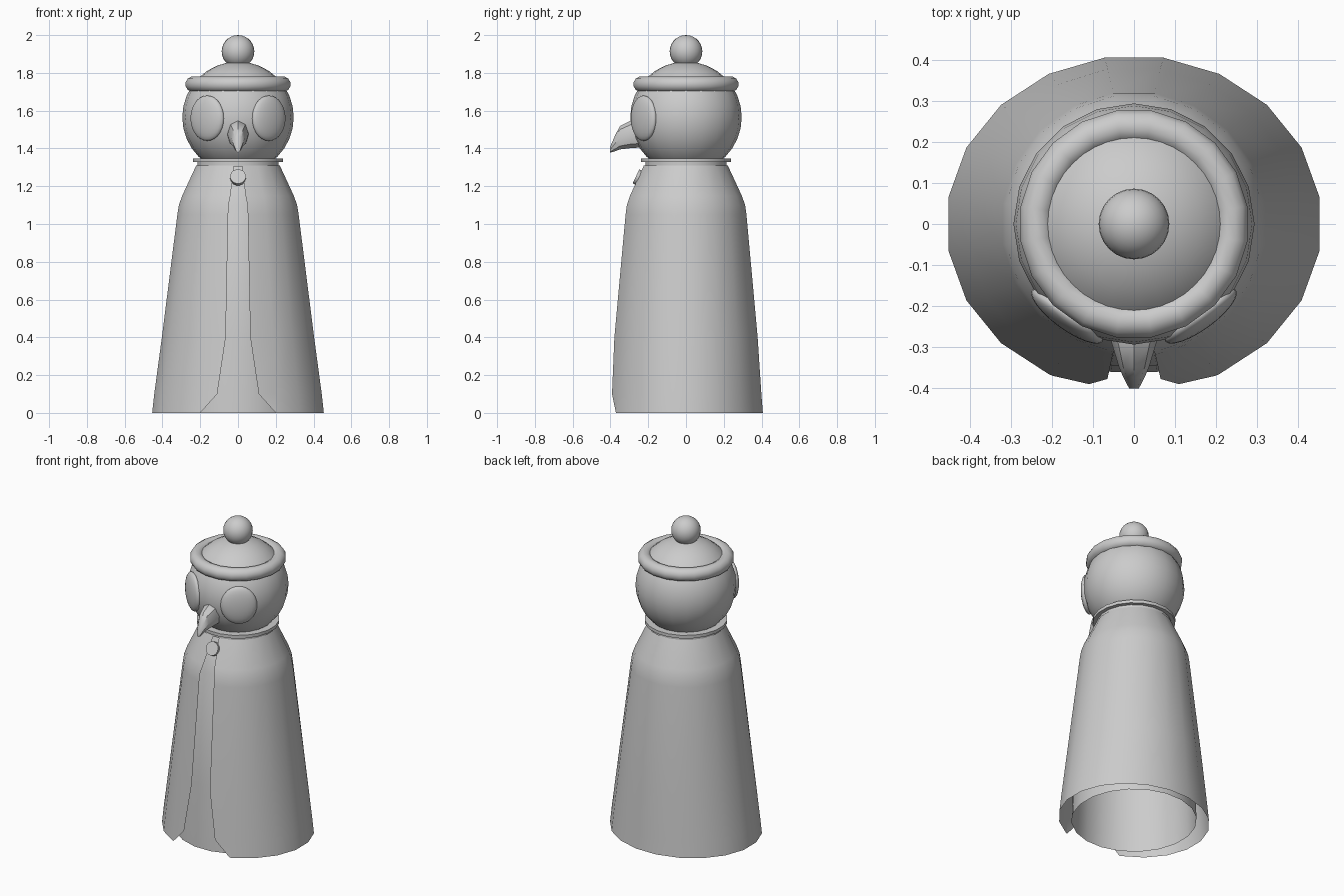
import bpy, bmesh, math
from mathutils import Matrix, Vector

if "Cube" in bpy.data.objects:
    bpy.data.objects.remove(bpy.data.objects["Cube"])


def make(name, verts, faces, angle=40):
    me = bpy.data.meshes.new(name)
    me.from_pydata(verts, [], faces)
    bm = bmesh.new()
    bm.from_mesh(me)
    bmesh.ops.remove_doubles(bm, verts=bm.verts, dist=1e-5)
    bmesh.ops.recalc_face_normals(bm, faces=bm.faces)
    bm.to_mesh(me)
    bm.free()
    ob = bpy.data.objects.new(name, me)
    bpy.context.collection.objects.link(ob)
    bpy.ops.object.select_all(action='DESELECT')
    ob.select_set(True)
    bpy.context.view_layer.objects.active = ob
    bpy.ops.object.shade_smooth_by_angle(angle=math.radians(angle))
    return ob


def loft(name, rings, around=True, along=False, caps=False, angle=40):
    n, m = len(rings[0]), len(rings)
    verts = [p for r in rings for p in r]
    faces = []
    for i in range(m if along else m - 1):
        for j in range(n if around else n - 1):
            a, b = i * n, ((i + 1) % m) * n
            k = (j + 1) % n
            faces.append((a + j, a + k, b + k, b + j))
    if caps:
        faces += [tuple(range(n)), tuple(range((m - 1) * n, m * n))]
    return make(name, verts, faces, angle)


def circle(r, z, n=20):
    return [(r * math.cos(math.tau * (j + .5) / n), r * math.sin(math.tau * (j + .5) / n), z)
            for j in range(n)]


def lathe(name, profile, n=20, **kw):
    return loft(name, [circle(r, z, n) for r, z in profile], **kw)


def ball(name, mat, seg=24, rings=14):
    bm = bmesh.new()
    bmesh.ops.create_uvsphere(bm, u_segments=seg, v_segments=rings, radius=1, matrix=mat)
    me = bpy.data.meshes.new(name)
    bm.to_mesh(me)
    bm.free()
    for p in me.polygons:
        p.use_smooth = True
    ob = bpy.data.objects.new(name, me)
    bpy.context.collection.objects.link(ob)
    return ob


# hollow body under the cloak
lathe("body", [(.366, 0), (.35, .4), (.295, 1.1), (.25, 1.2), (.2, 1.31)])

# open-fronted cloak: z, x radius, y radius, half width of the front gap
rows = [(0, .46, .412, .2), (.1, .449, .404, .11), (.4, .408, .384, .065), (1.05, .325, .324, .052),
        (1.1, .317, .317, .05), (1.15, .299, .299, .04), (1.31, .224, .224, .02)]
rings = []
for z, rx, ry, gap in rows:
    edge = math.asin(gap / rx)
    angs = [edge] + [math.radians(27 + 18 * i) for i in range(18)] + [math.tau - edge]
    rings.append([(rx * math.sin(a), -ry * math.cos(a), z) for a in angs])
loft("cloak", rings, around=False)

# collar rings
lathe("collar", [(.19, 1.328), (.242, 1.328), (.242, 1.348), (.19, 1.348)], along=True)
lathe("collar_band", [(.19, 1.305), (.218, 1.305), (.218, 1.33), (.19, 1.33)], along=True)

# clasp disc lying on the sloped chest
clasp = lathe("clasp", [(.042, -.012), (.042, .012)], n=16, caps=True)
clasp.matrix_world = Matrix.Translation((0, -.254, 1.247)) @ Matrix.Rotation(math.radians(65), 4, 'X')

# head
ball("head", Matrix.Translation((0, 0, 1.565)) @ Matrix.Scale(.295, 4), 20, 16)

# large flat eyes
for side, name in ((-1, "eye_left"), (1, "eye_right")):
    mat = (Matrix.Translation((0, 0, 1.56)) @ Matrix.Rotation(side * math.radians(36), 4, 'Z')
           @ Matrix.Translation((0, -.277, 0)) @ Matrix.Diagonal((.107, .034, .12, 1)))
    ball(name, mat)

# hooked beak: y, top z, bottom z, half width
rings = []
for y, top, bot, w in ((-.24, 1.55, 1.405, .06), (-.29, 1.548, 1.402, .055), (-.35, 1.518, 1.395, .037),
                       (-.375, 1.47, 1.385, .026), (-.402, 1.408, 1.378, .012)):
    c, h = (top + bot) / 2, (top - bot) / 2
    rings.append([(w * math.cos(a), y, c + h * math.sin(a))
                  for a in [math.tau * i / 8 for i in range(8)]])
loft("beak", rings, caps=True, angle=35)

# hat: rolled brim, low crown and floating bobble
roll = [(.241 + .041 * math.cos(a), 1.74 + .041 * math.sin(a))
        for a in [math.tau * (i + .5) / 12 for i in range(12)]]
lathe("hat_brim", roll, along=True, angle=60)
lathe("hat_crown", [(.225, 1.755), (.19, 1.772), (.15, 1.783), (.08, 1.788), (.02, 1.79)], caps=False)
lathe("hat_crown_tip", [(.02, 1.79), (0, 1.79)])
ball("bobble", Matrix.Translation((0, 0, 1.9135)) @ Matrix.Scale(.0865, 4))
